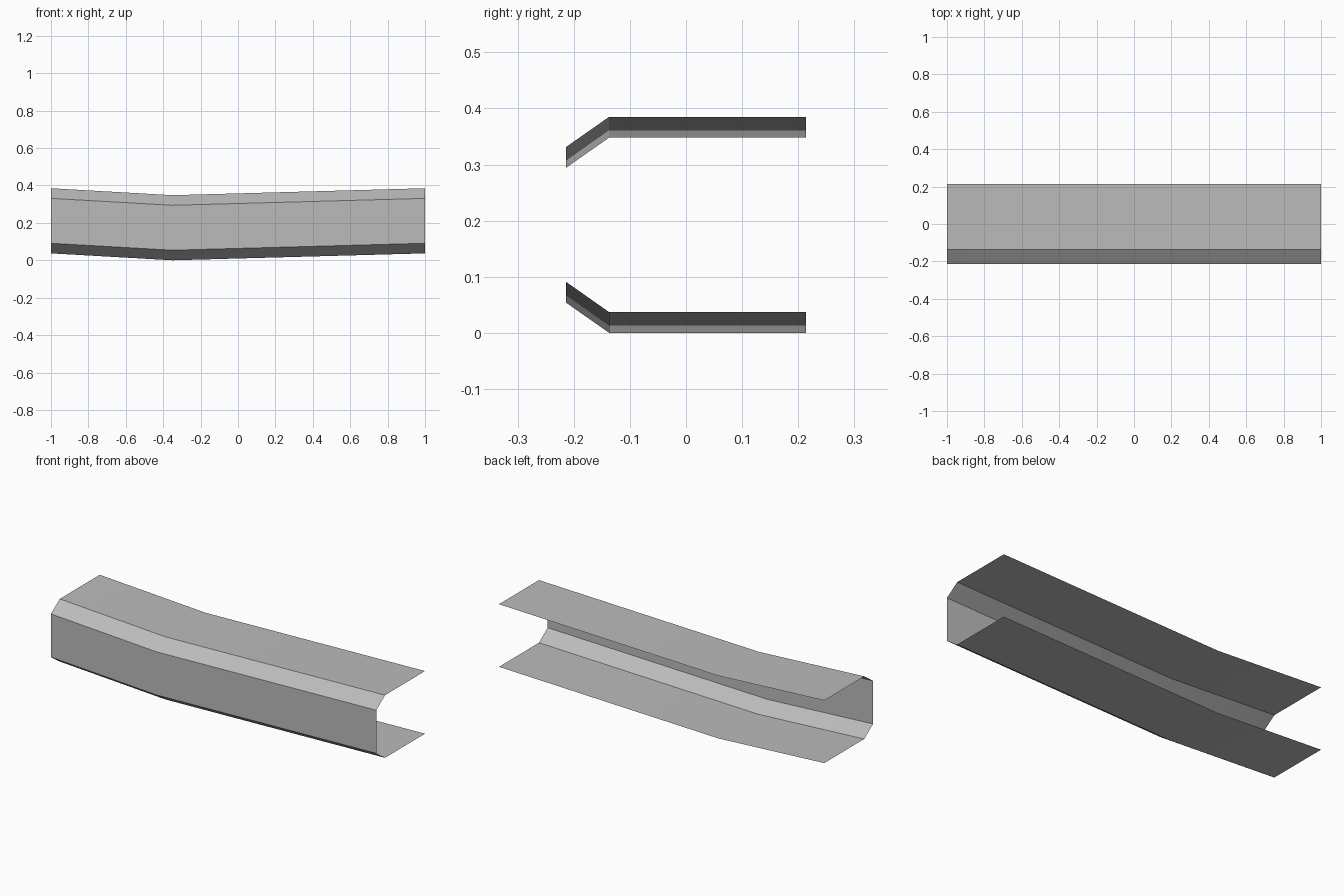
import bpy
import bmesh
import math

cube = bpy.data.objects.get("Cube")
if cube:
    bpy.data.objects.remove(cube, do_unlink=True)

# Plain grey sheet metal
grey = bpy.data.materials.new("grey_metal")
grey.use_nodes = True
colour = (0.5, 0.5, 0.5, 1)
grey.diffuse_color = colour
grey.node_tree.nodes["Principled BSDF"].inputs["Base Color"].default_value = colour

# Open channel section (y, z), chamfered at the front and open at the back
half = [(0.214, 0.174), (-0.137, 0.174), (-0.214, 0.12)]
section = half + [(y, -z) for y, z in reversed(half)]

# Path of the section centre (x, z), with a shallow bend
path = [(-1, 0.211), (-0.35, 0.174), (1, 0.211)]

# Sweep the section along the path
bm = bmesh.new()
rings = [[bm.verts.new((x, y, zc + z)) for y, z in section] for x, zc in path]
for a, b in zip(rings, rings[1:]):
    for i in range(len(section) - 1):
        bm.faces.new((a[i], a[i + 1], b[i + 1], b[i]))
bm.normal_update()
mesh = bpy.data.meshes.new("bent_channel")
bm.to_mesh(mesh)
bm.free()

channel = bpy.data.objects.new("bent_channel", mesh)
bpy.context.collection.objects.link(channel)
mesh.materials.append(grey)

# Soft shading over the bend, crisp lengthwise folds
bpy.ops.object.select_all(action="DESELECT")
channel.select_set(True)
bpy.context.view_layer.objects.active = channel
bpy.ops.object.shade_smooth_by_angle(angle=math.radians(20))
